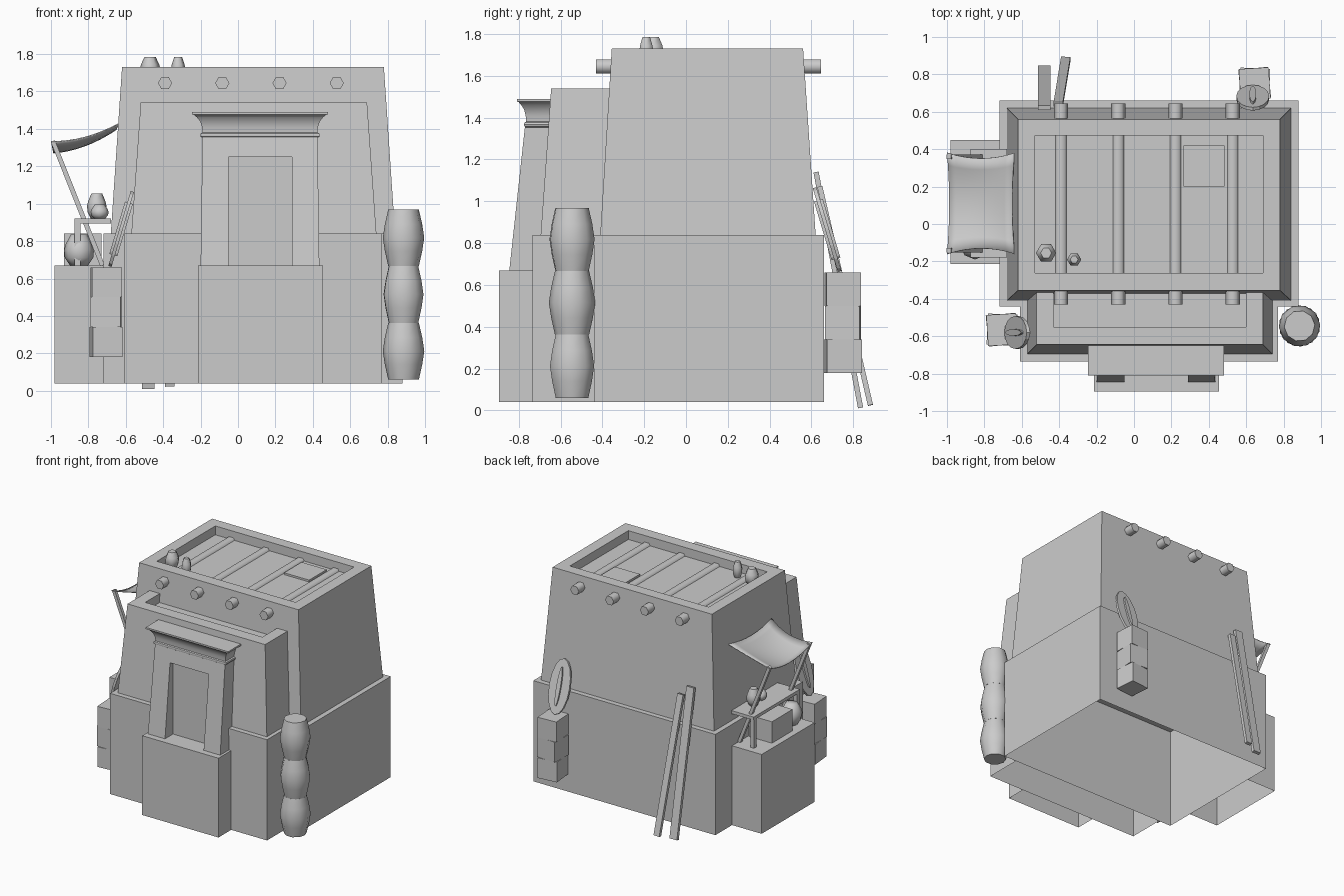
import bpy, bmesh, math
from mathutils import Vector, Matrix

if "Cube" in bpy.data.objects:
    bpy.data.objects.remove(bpy.data.objects["Cube"])


def finish(name, bm, smooth=None):
    bmesh.ops.recalc_face_normals(bm, faces=bm.faces)
    me = bpy.data.meshes.new(name)
    bm.to_mesh(me)
    bm.free()
    ob = bpy.data.objects.new(name, me)
    bpy.context.collection.objects.link(ob)
    if smooth:
        bpy.ops.object.select_all(action='DESELECT')
        ob.select_set(True)
        bpy.context.view_layer.objects.active = ob
        bpy.ops.object.shade_smooth_by_angle(angle=math.radians(smooth))
    return ob


def skin(name, rings, bottom=True, top=True, smooth=None):
    """Bridge a stack of equal-sized point rings."""
    bm = bmesh.new()
    vs = [[bm.verts.new(p) for p in r] for r in rings]
    n = len(vs[0])
    for a, b in zip(vs, vs[1:]):
        for i in range(n):
            j = (i + 1) % n
            bm.faces.new((a[i], a[j], b[j], b[i]))
    if bottom:
        bm.faces.new(vs[0][::-1])
    if top:
        bm.faces.new(vs[-1])
    return finish(name, bm, smooth)


def rect(x0, x1, y0, y1, z):
    return [(x0, y0, z), (x1, y0, z), (x1, y1, z), (x0, y1, z)]


def block(name, x0, x1, y0, y1, z0, z1, bottom=True):
    return skin(name, [rect(x0, x1, y0, y1, z0), rect(x0, x1, y0, y1, z1)], bottom)


def lathe(name, loc, profile, n=6, rot=0.0):
    rings = [[(loc[0] + r * math.cos(rot + math.tau * i / n),
               loc[1] + r * math.sin(rot + math.tau * i / n),
               loc[2] + h) for i in range(n)] for r, h in profile]
    return skin(name, rings, smooth=65)


def jar(name, x, y, z, r, h, n=8):
    shape = [(.6, 0), (.95, .25), (1, .5), (.9, .68), (.55, 1)]
    return lathe(name, (x, y, z), [(r * a, h * b) for a, b in shape], n)


def bar(name, p, q, w, t):
    """Rectangular bar between two points, w wide across x/y, t thick."""
    p, q = Vector(p), Vector(q)
    d = (q - p).normalized()
    s = d.cross(Vector((0, 1, 0)) if abs(d.y) < .15 else Vector((1, 0, 0))).normalized()
    u = d.cross(s)
    if abs(u.x) > abs(s.x):
        s, u = u, s
    off = [(-1, -1), (1, -1), (1, 1), (-1, 1)]
    return skin(name, [[c + s * a * w / 2 + u * b * t / 2 for a, b in off] for c in (p, q)])


# Plinths, open underneath
block("main_plinth", -.72, .88, -.44, .66, .04, .84, False)
block("front_plinth", -.61, .77, -.735, -.44, .04, .84, False)
block("door_plinth", -.215, .455, -.895, -.735, .04, .67, False)
block("stall_plinth", -.98, -.72, -.215, .45, .04, .67, False)

# Battered tower with sunken roof, and lower front block
skin("tower", [rect(-.68, .84, -.41, .62, .84), rect(-.62, .78, -.355, .56, 1.73),
               rect(-.53, .69, -.262, .472, 1.73), rect(-.53, .69, -.262, .472, 1.66)], False)
skin("front_block", [rect(-.57, .74, -.695, -.2, .84), rect(-.52, .69, -.645, -.2, 1.54),
                     rect(-.43, .6, -.55, -.22, 1.54), rect(-.43, .6, -.55, -.22, 1.47)], False)

# Roof beams poking through the walls, and roof hatch
for i in range(4):
    x = -.39 + i * .306
    skin(f"roof_beam_{i}", [[(x + .038 * math.cos(k * math.pi / 3), y,
                              1.645 + .038 * math.sin(k * math.pi / 3)) for k in range(6)]
                            for y in (-.43, .645)], smooth=65)
block("roof_hatch", .265, .485, .2, .42, 1.65, 1.675)
jar("roof_jar_large", -.47, -.155, 1.66, .054, .125, 6)
jar("roof_jar_small", -.32, -.19, 1.66, .038, .125, 6)

# Doorway: battered frame with a cut opening
frame = skin("door_frame", [rect(-.2, .435, -.845, -.64, .67), rect(-.19, .425, -.77, -.64, 1.36)])
cutter = block("door_cutter", -.05, .29, -1, -.745, .6, 1.25)
cutter.hide_render = True
mod = frame.modifiers.new("opening", 'BOOLEAN')
mod.operation, mod.object, mod.solver = 'DIFFERENCE', cutter, 'EXACT'
bpy.context.view_layer.objects.active = frame
bpy.ops.object.modifier_apply(modifier="opening")
bpy.data.objects.remove(cutter)

# Roll moulding and flared cornice
prof = [(0, 1.353), (.01, 1.358), (.013, 1.367), (.01, 1.376), (0, 1.381), (.002, 1.41),
        (.012, 1.44), (.03, 1.462), (.045, 1.475), (.055, 1.477), (.055, 1.49)]
skin("door_cornice", [rect(-.19 - o, .425 + o, -.765 - o * .8, -.6, z) for o, z in prof], smooth=35)

# Column of stacked bulging drums
for i in range(3):
    lathe(f"stacked_drum_{i}", (.885, -.545, .06 + i * .303),
          [(.082, 0), (.1, .08), (.111, .152), (.1, .225), (.082, .303)], 10, i * .35)

# Market stall: shelf, legs, goods
block("stall_shelf", -.875, -.68, -.18, .4, .895, .92)
for y in (-.16, .38):
    block("shelf_leg", -.875, -.843, y - .016, y + .016, .67, .9)
for y in (-.14, .36):
    bar("awning_pole", (-.725, y, .67), (-.99, y, 1.335), .025, .025)
block("stall_crate", -.93, -.73, -.01, .25, .67, .84)
jar("stall_jar", -.85, -.11, .67, .08, .165)
jar("shelf_jar_tall", -.755, .23, .92, .052, .135)
jar("shelf_jar_squat", -.74, .12, .92, .048, .075)

# Sagging cloth awning
bm = bmesh.new()
N = 8
grid = []
for i in range(N + 1):
    u = i / N
    row = []
    for j in range(N + 1):
        v = j / N
        bu, bv = 4 * u * (1 - u), 4 * v * (1 - v)
        y = .11 + (v - .5) * (.54 - .06 * bu)
        x = -1 + .36 * u + .012 * bv * (1 - 2 * u)
        row.append(bm.verts.new((x, y, 1.335 + .095 * u - .025 * bu - .06 * bv * (1 - .5 * u))))
    grid.append(row)
for i in range(N):
    for j in range(N):
        bm.faces.new((grid[i][j], grid[i + 1][j], grid[i + 1][j + 1], grid[i][j + 1]))
awning = finish("awning", bm, 60)
sol = awning.modifiers.new("cloth", 'SOLIDIFY')
sol.thickness = .006


def crates_and_shield(label, cx, cy, foot, head):
    """Three turned crates with an oval shield leaning on the wall above."""
    for i, a in enumerate((.1, -.04, .06)):
        c = block(f"{label}_crate_{i}", -.08, .08, -.083, .083, 0, .16)
        c.location = (cx, cy, .18 + .16 * i)
        c.rotation_euler.z = a
    foot, head = Vector(foot), Vector(head)
    up = (head - foot).normalized()
    flat = Vector((up.x, up.y, 0)).normalized()
    side = up.cross(flat).normalized()
    out = side.cross(up)
    mid, half = (foot + head) / 2, (head - foot).length / 2
    # Oval board, then its raised central rib
    for part, w, h, t in (("shield", .088, half, .009), ("shield_rib", .018, half * .7, .022)):
        skin(f"{label}_{part}", [[mid + side * w * math.cos(k * math.tau / 16)
                                  + up * h * math.sin(k * math.tau / 16) + out * s * t
                                  for k in range(16)] for s in (-1, 1)])


crates_and_shield("left", -.705, -.565, (-.685, -.58, .665), (-.565, -.58, 1.065))
crates_and_shield("back", .645, .75, (.635, .735, .665), (.635, .615, 1.065))

# Planks leaning on the back wall
bar("plank_a", (-.48, .835, .012), (-.48, .622, 1.14), .065, .025)
bar("plank_b", (-.365, .882, .025), (-.405, .64, 1.07), .05, .025)
